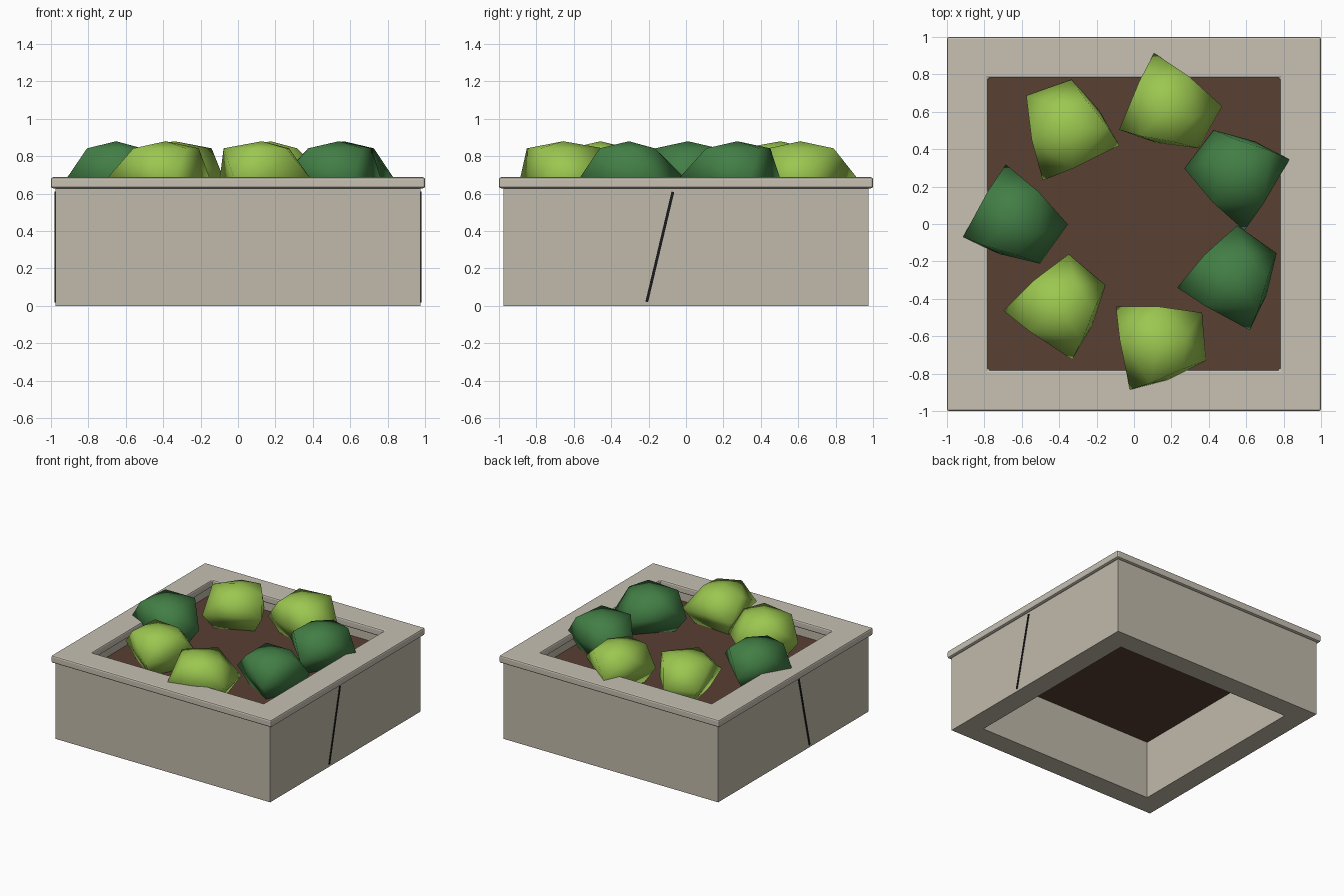
import bpy, bmesh, math
from mathutils import Vector, Matrix

if "Cube" in bpy.data.objects:
    bpy.data.objects.remove(bpy.data.objects["Cube"])


def material(name, rgb):
    m = bpy.data.materials.new(name)
    m.diffuse_color = (*rgb, 1)
    m.use_nodes = True
    m.node_tree.nodes["Principled BSDF"].inputs["Base Color"].default_value = m.diffuse_color
    return m


STONE = material("stone", (0.53, 0.49, 0.40))
RIM = material("rim_stone", (0.57, 0.53, 0.45))
SOIL = material("soil", (0.10, 0.05, 0.033))
LIGHT = material("light_leaf", (0.33, 0.57, 0.08))
DARK = material("dark_leaf", (0.055, 0.21, 0.06))
BLACK = material("crack_black", (0.01, 0.01, 0.012))


def add_object(name, bm, mat, smooth=False):
    bmesh.ops.recalc_face_normals(bm, faces=bm.faces)
    for f in bm.faces:
        f.smooth = smooth
    me = bpy.data.meshes.new(name)
    bm.to_mesh(me)
    bm.free()
    me.materials.append(mat)
    ob = bpy.data.objects.new(name, me)
    bpy.context.collection.objects.link(ob)
    return ob


def square_frame(name, outer, inner, z0, z1, mat):
    """Square ring made by sweeping a rectangle around four corners."""
    bm = bmesh.new()
    section = [(outer, z0), (outer, z1), (inner, z1), (inner, z0)]
    rings = [[bm.verts.new((sx * r, sy * r, z)) for r, z in section]
             for sx, sy in ((1, 1), (-1, 1), (-1, -1), (1, -1))]
    for i in range(4):
        p, q = rings[i], rings[(i + 1) % 4]
        for j in range(4):
            k = (j + 1) % 4
            bm.faces.new((p[j], q[j], q[k], p[k]))
    return add_object(name, bm, mat)


def box(name, size, matrix, mat):
    bm = bmesh.new()
    bmesh.ops.create_cube(bm, size=1, matrix=matrix @ Matrix.Diagonal((*size, 1)))
    return add_object(name, bm, mat)


# Planter walls, overhanging rim and soil slab
square_frame("planter_walls", 0.975, 0.805, 0, 0.63, STONE)
rim = square_frame("planter_rim", 1.0, 0.78, 0.628, 0.688, RIM)
bevel = rim.modifiers.new("bevel", 'BEVEL')
bevel.width, bevel.segments = 0.012, 2
box("soil", (1.61, 1.61, 0.075), Matrix.Translation((0, 0, 0.5175)), SOIL)

# Slanted crack strips on the left and right walls
for side, x in (("right", 0.973), ("left", -0.973)):
    m = Matrix.Translation((x, -0.14, 0.315)) @ Matrix.Rotation(-math.atan2(0.14, 0.59), 4, 'X')
    box(side + "_crack", (0.014, 0.015, 0.605), m, BLACK)

# Bush shape: crown ring and wide ring as a twisted cage (hundredths of a unit)
CROWN = [(0, 21.5), (14.5, 4), (13, -12), (-4, -19.5), (-20.5, 4)]
WIDE = [(-22.5, 21.4), (23.6, 18.2), (25.7, -7.5), (5.4, -17.7), (-15, -23)]
CORNER = Vector((-0.225, 0.214, 0))


def bush(name, corner, degrees, mat):
    rot = Matrix.Rotation(math.radians(degrees), 4, 'Z')
    pos = Vector((*corner, 0)) - rot @ CORNER
    bm = bmesh.new()
    top = bm.verts.new((0, 0, 0.88))
    crown = [bm.verts.new((x / 100, y / 100, 0.842)) for x, y in CROWN]
    wide = [bm.verts.new((x / 100, y / 100, 0.685)) for x, y in WIDE]
    foot = [bm.verts.new((x / 145, y / 145, 0.56)) for x, y in WIDE]
    for i in range(5):
        j = (i + 1) % 5
        bm.faces.new((top, crown[i], crown[j]))
        bm.faces.new((crown[i], wide[i], wide[j]))
        bm.faces.new((crown[i], wide[j], crown[j]))
        bm.faces.new((wide[i], foot[i], foot[j], wide[j]))
    bm.faces.new(foot)
    bmesh.ops.transform(bm, matrix=Matrix.Translation(pos) @ rot, verts=bm.verts)
    add_object(name, bm, mat, smooth=True)


# Seven turned copies in a ring: position of one corner, turn, colour
for n, (corner, turn, mat) in enumerate([
        ((-0.097, -0.442), 0, LIGHT), ((0.231, -0.34), 50, DARK),
        ((0.59, -0.035), 138, DARK), ((0.107, 0.914), -34, LIGHT),
        ((-0.488, 0.233), 105, LIGHT), ((-0.686, 0.319), -40, DARK),
        ((-0.697, -0.464), 45, LIGHT)], 1):
    bush(f"bush_{n}", corner, turn, mat)
